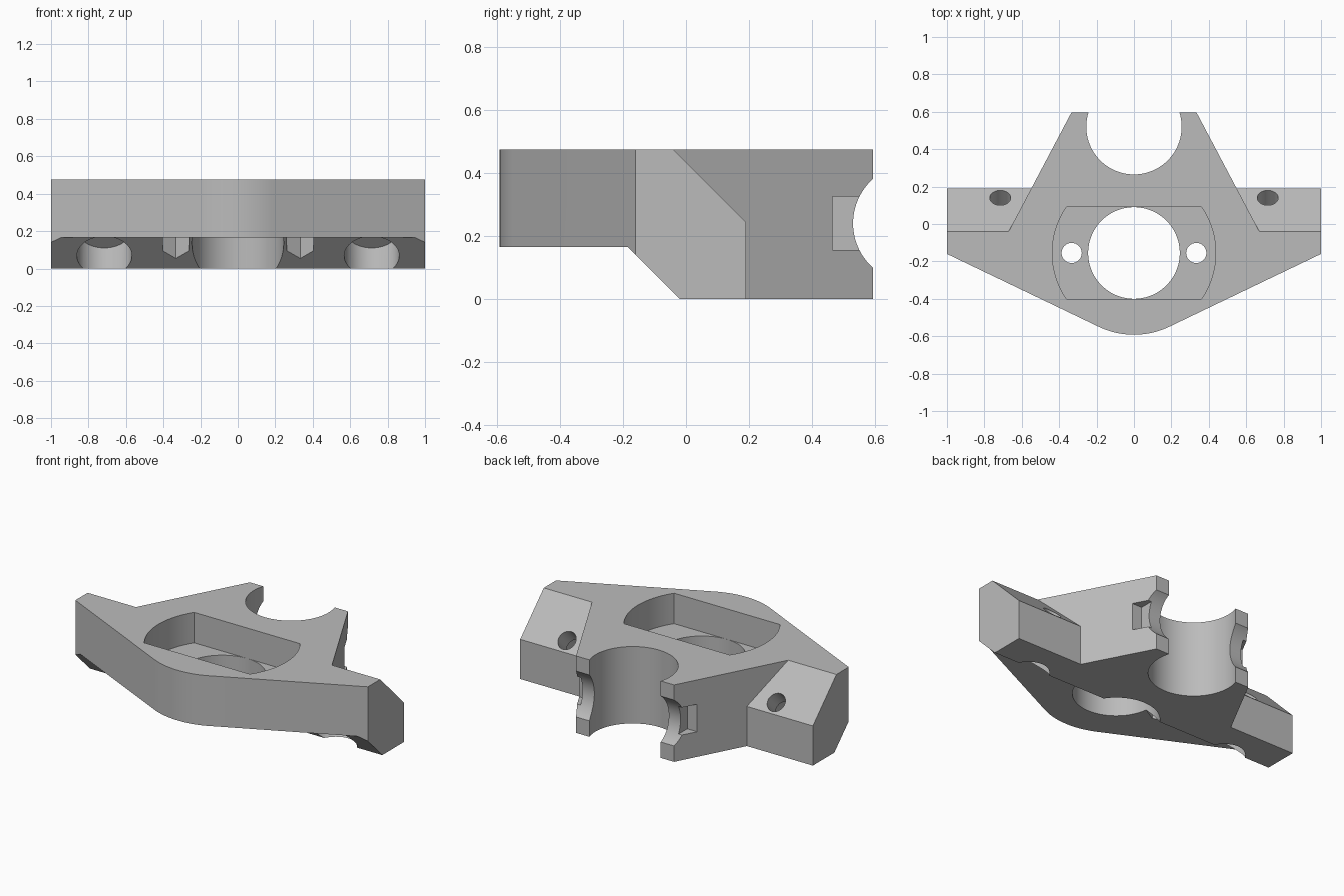
import bpy, bmesh, math
from mathutils import Matrix, Vector

cube = bpy.data.objects.get("Cube")
if cube:
    bpy.data.objects.remove(cube, do_unlink=True)

HEIGHT = 0.475
BORE_Y = -0.155      # centre of the main bore
ROUND = 0.437        # radius of the nose and of the pocket ends

grey = bpy.data.materials.new("plain grey")
grey.use_nodes = True
colour = (0.5, 0.5, 0.5, 1)
grey.diffuse_color = colour
grey.node_tree.nodes["Principled BSDF"].inputs["Base Color"].default_value = colour


def prism(name, points, low, high, axis="z"):
    """Extrude a closed profile: (x, y) along z, or (y, z) along x."""
    place = (lambda p, h: (p[0], p[1], h)) if axis == "z" else (lambda p, h: (h, p[0], p[1]))
    bm = bmesh.new()
    bottom = [bm.verts.new(place(p, low)) for p in points]
    top = [bm.verts.new(place(p, high)) for p in points]
    bm.faces.new(bottom[::-1])
    bm.faces.new(top)
    for i in range(len(points)):
        j = (i + 1) % len(points)
        bm.faces.new((bottom[i], bottom[j], top[j], top[i]))
    bmesh.ops.recalc_face_normals(bm, faces=bm.faces)
    mesh = bpy.data.meshes.new(name)
    bm.to_mesh(mesh)
    bm.free()
    obj = bpy.data.objects.new(name, mesh)
    bpy.context.collection.objects.link(obj)
    return obj


def arc(radius, start, end, steps, cx=0.0, cy=0.0):
    angles = [math.radians(start + (end - start) * i / steps) for i in range(steps + 1)]
    return [(cx + radius * math.cos(a), cy + radius * math.sin(a)) for a in angles]


def circle(radius, cx=0.0, cy=0.0, sides=64, turn=0):
    return arc(radius, turn, turn + 360, sides, cx, cy)[:-1]


# Main body: rounded nose, two arms, tapering rear
tangent = math.degrees(math.acos(ROUND))
right_side = [(1, -0.16), (1, 0.19), (0.549, 0.19), (0.335, 0.595)]
outline = arc(ROUND, tangent - 180, -tangent, 24, 0, BORE_Y) + right_side
outline += [(-x, y) for x, y in reversed(right_side)]
body = prism("mount_body", outline, 0, HEIGHT)
body.data.materials.append(grey)
cutters = []

# Raised, sloped underside at the front
cutters.append(prism("underside_cut", [(-1, -0.1), (-1, 0.165), (-0.185, 0.165), (0.08, -0.1)],
                     -1.2, 1.2, "x"))

# Main bore and flat-sided pocket with rounded ends
cutters.append(prism("bore_cut", circle(0.245, 0, BORE_Y, 96), -0.1, 0.4))
half = math.degrees(math.asin(0.2455 / ROUND))
pocket = arc(ROUND, -half, half, 20, 0, BORE_Y) + arc(ROUND, 180 - half, 180 + half, 20, 0, BORE_Y)
cutters.append(prism("pocket_cut", pocket, 0.287, 0.6))

# Round recess at the rear and cross groove through both prongs
cutters.append(prism("rear_recess_cut", circle(0.255, 0, 0.52, 96), -0.1, 0.6))
cutters.append(prism("cross_groove_cut", circle(0.189, 0.72, 0.24, 96), -0.6, 0.6, "x"))

for side in (-1, 1):
    # Sloped rear top of each arm, ending at the tapered wall
    slope = prism("arm_slope_cut", [(-0.065, 0.5), (0.24, 0.195), (0.24, 0.5)], 0, 1.2, "x")
    for v in slope.data.vertices:
        if v.co.x < 0.1:
            v.co.x = 0.6705 - (v.co.y + 0.04) * 0.5284
        v.co.x *= side
    if side < 0:
        slope.data.flip_normals()
    cutters.append(slope)

    # Pocket screw holes with hexagonal nut seats underneath
    cutters.append(prism("screw_cut", circle(0.054, side * 0.333, BORE_Y, 32), -0.1, 0.5))
    cutters.append(prism("nut_seat_cut", circle(0.081, side * 0.333, BORE_Y, 6, 30), -0.1, 0.225))

    # Slanted arm holes, counterbored from below
    tilt = Matrix.Translation((side * 0.715, -0.0875, 0.0675)) @ Matrix.Rotation(math.radians(-45), 4, "X")
    for name, radius, low, high in (("arm_hole_cut", 0.056, 0.1, 0.5),
                                    ("counterbore_cut", 0.147, -0.25, 0.207)):
        hole = prism(name, circle(radius), low, high)
        hole.data.transform(tilt)
        cutters.append(hole)

    # Rectangular recess in the outer face of each prong
    slot = [(0.466, 0.155), (0.58, 0.155), (0.58, 0.325), (0.466, 0.325)]
    ends = sorted((side * 0.335, side * 0.6))
    cutters.append(prism("side_recess_cut", slot, ends[0], ends[1], "x"))

# Apply every cut, then drop the helpers
bpy.context.view_layer.objects.active = body
for cutter in cutters:
    cutter.hide_render = True
    mod = body.modifiers.new(cutter.name, "BOOLEAN")
    mod.operation = "DIFFERENCE"
    mod.solver = "EXACT"
    mod.object = cutter
    bpy.ops.object.modifier_apply(modifier=mod.name)
for cutter in cutters:
    bpy.data.objects.remove(cutter, do_unlink=True)

bpy.ops.object.select_all(action="DESELECT")
body.select_set(True)
bpy.ops.object.shade_smooth_by_angle(angle=math.radians(25))
